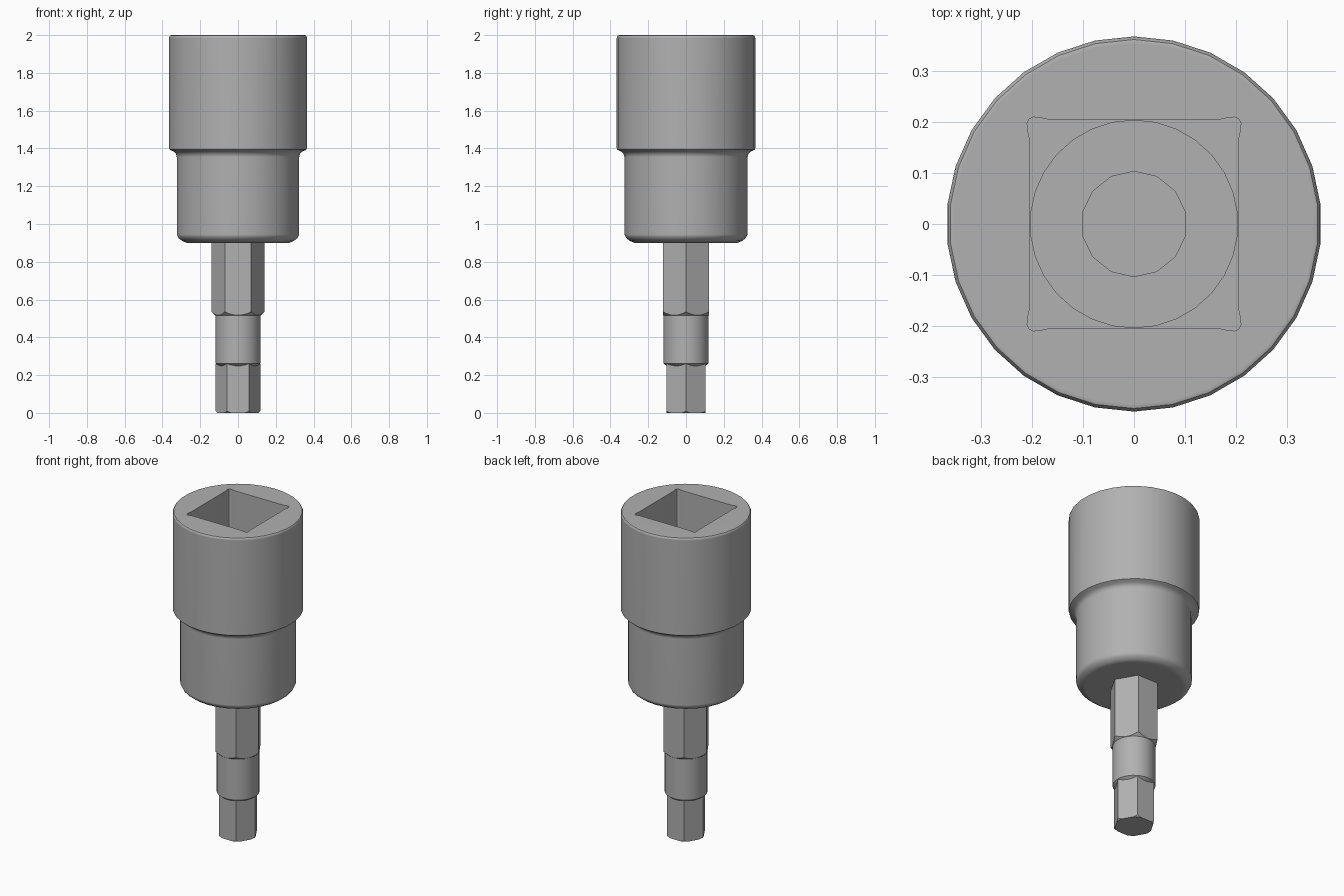
import bpy, bmesh
from math import sin, cos, pi

if "Cube" in bpy.data.objects:
    bpy.data.objects.remove(bpy.data.objects["Cube"])

steel = bpy.data.materials.new("dark_steel")
steel.diffuse_color = (0.44, 0.44, 0.44, 1)
steel.use_nodes = True
steel.node_tree.nodes["Principled BSDF"].inputs["Base Color"].default_value = steel.diffuse_color


def mesh_object(name, bm):
    bmesh.ops.recalc_face_normals(bm, faces=bm.faces)
    me = bpy.data.meshes.new(name)
    bm.to_mesh(me)
    bm.free()
    me.materials.append(steel)
    ob = bpy.data.objects.new(name, me)
    bpy.context.collection.objects.link(ob)
    return ob


def loft(name, loops):
    """Capped skin through equal-length rings of points."""
    bm = bmesh.new()
    rings = [[bm.verts.new(p) for p in loop] for loop in loops]
    n = len(rings[0])
    for a, b in zip(rings, rings[1:]):
        for i in range(n):
            j = (i + 1) % n
            bm.faces.new((a[i], a[j], b[j], b[i]))
    bm.faces.new(rings[0][::-1])
    bm.faces.new(rings[-1])
    return mesh_object(name, bm)


def lathe(name, profile, n=30, start=pi / 2):
    return loft(name, [[(r * cos(start + 2 * pi * i / n), r * sin(start + 2 * pi * i / n), z)
                        for i in range(n)] for r, z in profile])


def boolean(ob, cutter, op='DIFFERENCE'):
    cutter.hide_render = True
    m = ob.modifiers.new("cut", 'BOOLEAN')
    m.operation = op
    m.solver = 'EXACT'
    m.object = cutter
    bpy.context.view_layer.objects.active = ob
    bpy.ops.object.modifier_apply(modifier=m.name)
    bpy.data.objects.remove(cutter, do_unlink=True)


def smooth(ob):
    """Smooth shading, with large flat faces kept flat."""
    bpy.ops.object.select_all(action='DESELECT')
    ob.select_set(True)
    bpy.context.view_layer.objects.active = ob
    bpy.ops.object.shade_smooth_by_angle(angle=0.6)
    ob.modifiers.new("flat_faces", 'WEIGHTED_NORMAL').keep_sharp = True


# Stepped socket body
body = lathe("socket_body", [
    (0.272, 0.90), (0.298, 0.911), (0.316, 0.925), (0.326, 0.945), (0.326, 1.355), (0.331, 1.372),
    (0.343, 1.384), (0.358, 1.39), (0.365, 1.395), (0.367, 1.403), (0.367, 1.984),
    (0.3655, 1.991), (0.361, 1.9975), (0.353, 2.0)])

# Square drive recess with relieved corners
corner = [(0.2045, 0.168), (0.2085, 0.186), (0.209, 0.197), (0.205, 0.205),
          (0.197, 0.209), (0.186, 0.2085), (0.168, 0.2045)]
square = []
for k in range(4):
    c, s = round(cos(k * pi / 2)), round(sin(k * pi / 2))
    square += [(x * c - y * s, x * s + y * c) for x, y in corner]
boolean(body, loft("square_cutter", [[(x, y, z) for x, y in square] for z in (1.5, 2.1)]))

# Round bores below the recess
boolean(body, lathe("bore_cutter", [(0.203, 1.4), (0.203, 1.7)]))
boolean(body, lathe("pilot_cutter", [(0.103, 1.15), (0.103, 1.6)], 14))
smooth(body)

# Upper hex shank, lower corners turned to a cone
shank = lathe("upper_hex_shank", [(0.14, 0.515), (0.14, 0.90)], 6, 0)
boolean(shank, lathe("shank_turning", [(0.118, 0.50), (0.119, 0.515), (0.15, 0.545), (0.15, 1.0)], 48),
        'INTERSECT')
smooth(shank)

# Round neck
neck = lathe("round_neck", [(0.095, 0.243), (0.12, 0.262), (0.12, 0.52)], 32)
smooth(neck)

# Hex tip with a chamfered end
tip = lathe("hex_tip", [(0.118, 0.0), (0.118, 0.26)], 6, 0)
boolean(tip, lathe("tip_turning", [(0.104, -0.004), (0.125, 0.017), (0.125, 0.3)], 48), 'INTERSECT')
smooth(tip)
